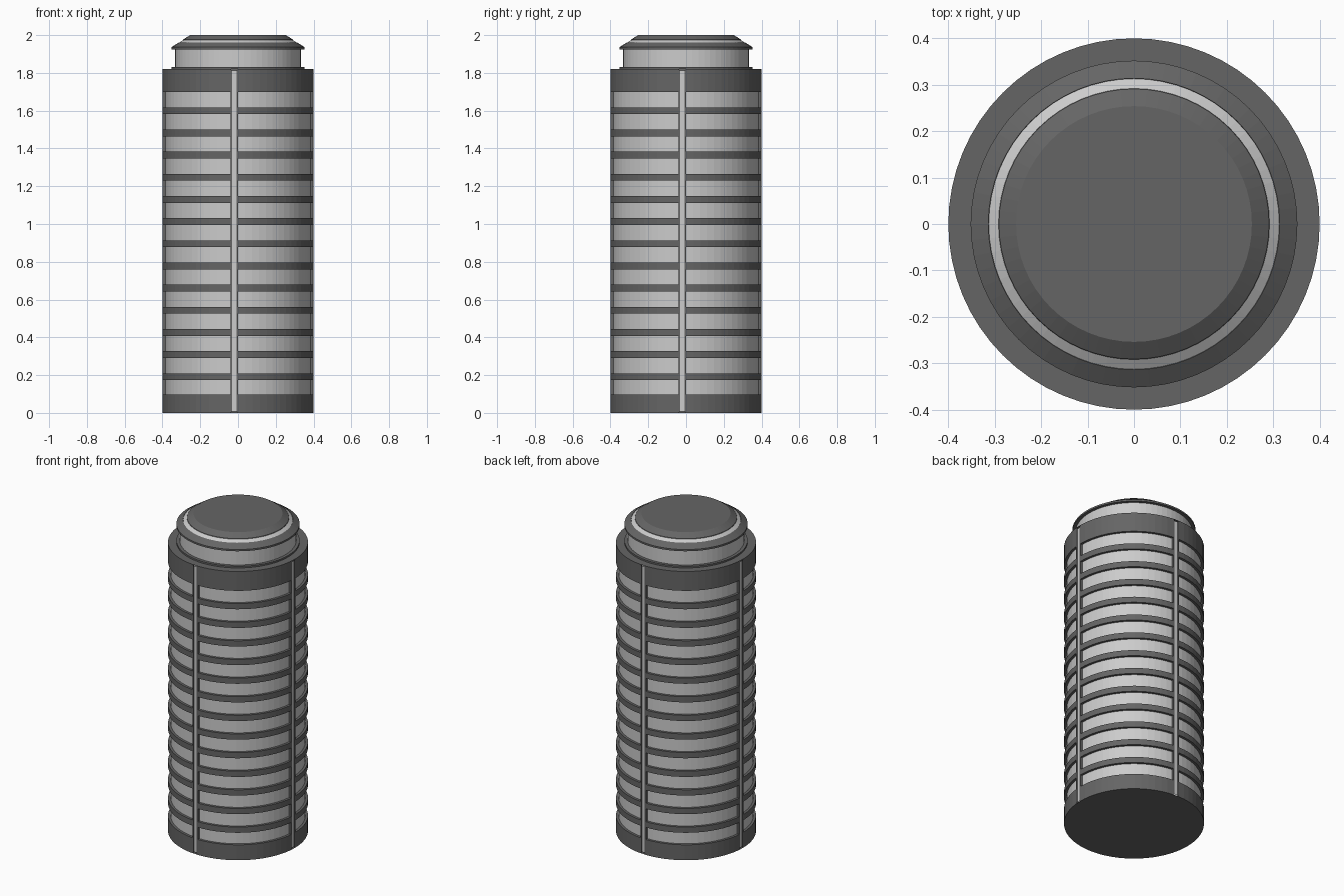
import bpy, bmesh, math
from mathutils import Vector

if "Cube" in bpy.data.objects:
    bpy.data.objects.remove(bpy.data.objects["Cube"])

SEG = 64                      # sides of the full cylinder
R, R_IN = 0.40, 0.385         # outer radius, recessed panel radius
TOP = 1.82                    # shoulder height


def material(name, v):
    m = bpy.data.materials.new(name)
    m.diffuse_color = (v, v, v, 1)
    m.use_nodes = True
    m.node_tree.nodes["Principled BSDF"].inputs["Base Color"].default_value = m.diffuse_color
    return m


MATS = [material("dark_grey", 0.13), material("light_grey", 0.52)]


def pt(r, k, z):
    a = 2 * math.pi * k / SEG
    return Vector((r * math.cos(a), r * math.sin(a), z))


def lathe(bm, profile, start=0, count=SEG):
    """Revolve (r, z, material of the span that follows), listed bottom to top."""
    cols = [[bm.verts.new(pt(r, start + i, z)) for r, z, _ in profile]
            for i in range(count + 1)]
    for a, b in zip(cols, cols[1:]):
        for j in range(len(profile) - 1):
            bm.faces.new((a[j], b[j], b[j + 1], a[j + 1])).material_index = profile[j][2]


def finish(bm, name):
    bmesh.ops.remove_doubles(bm, verts=bm.verts, dist=1e-5)
    me = bpy.data.meshes.new(name)
    bm.to_mesh(me)
    bm.free()
    for m in MATS:
        me.materials.append(m)
    ob = bpy.data.objects.new(name, me)
    bpy.context.collection.objects.link(ob)
    return ob


# Ribbed body: end bands and 13 ribs standing proud of light panels
profile = [(R, 0, 0)]
z0 = 0.097
for i in range(14):
    last = i == 13
    z1 = 1.698 if last else 0.191 + i * 0.1174 - 0.018
    profile += [(R, z0, 0), (R_IN, z0, 1), (R_IN, z1, 0), (R, z1, 0)]
    z0 = z1 + 0.036
profile.append((R, TOP, 0))
bm = bmesh.new()
for q in range(4):
    lathe(bm, profile, q * 16, 15)
lathe(bm, [(0, 0, 0), (R, 0, 0)])
finish(bm, "ribbed_body")

# Four vertical bars, one cylinder side wide, each with a sunken light strip
for q in range(4):
    bm = bmesh.new()
    k = q * 16 - 1
    v = [[bm.verts.new(pt(r, k + i, z)) for i, z in ((0, 0), (1, 0), (1, TOP), (0, TOP))]
         for r in (R, R_IN)]
    front = bm.faces.new(v[0])
    for i in (1, 3):
        j = (i + 1) % 4
        bm.faces.new((v[0][j], v[0][i], v[1][i], v[1][j]))
    bm.normal_update()
    bmesh.ops.inset_region(bm, faces=[front], thickness=0.008)
    for vert in front.verts:
        vert.co.z += 0.008 if vert.co.z < 1 else -0.008
    bmesh.ops.inset_region(bm, faces=[front], thickness=0.0005, depth=-0.004)
    front.material_index = 1
    finish(bm, f"vertical_bar_{q + 1}")

# Shoulder, neck and bevelled cap with a light ring
bm = bmesh.new()
lathe(bm, [(R, TOP, 0), (0.352, TOP, 0), (0.352, 1.83, 0), (0.333, 1.83, 1),
           (0.333, 1.925, 0), (0.352, 1.925, 0), (0.352, 1.936, 0),
           (0.314, 1.961, 0), (0.313, 1.959, 1), (0.292, 1.973, 0),
           (0.291, 1.976, 0), (0.254, 2.0, 0), (0, 2.0, 0)])
finish(bm, "neck_and_cap")
